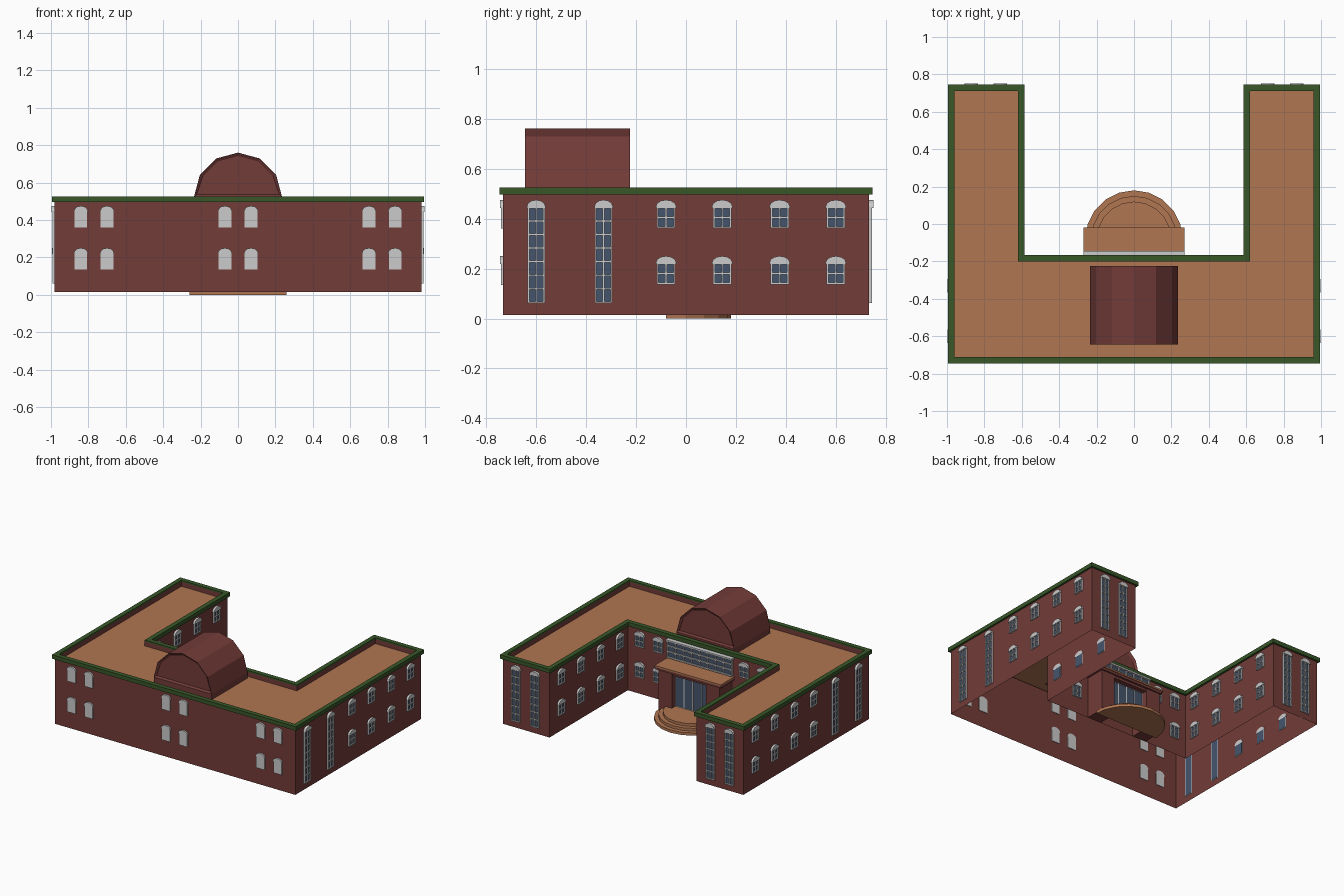
import bpy, bmesh
from math import pi, sin, cos, radians
from mathutils import Matrix, Vector

if "Cube" in bpy.data.objects:
    bpy.data.objects.remove(bpy.data.objects["Cube"])


def material(name, rgb):
    m = bpy.data.materials.new(name)
    m.diffuse_color = (*rgb, 1)
    m.use_nodes = True
    m.node_tree.nodes["Principled BSDF"].inputs["Base Color"].default_value = m.diffuse_color
    return m


BRICK = material("brick", (0.17, 0.045, 0.04))
ROOF = material("roof_tan", (0.44, 0.18, 0.085))
GREEN = material("trim_green", (0.04, 0.095, 0.022))
GLASS = material("glass_blue", (0.06, 0.09, 0.15))


def finish(bm, name, mat=None):
    bmesh.ops.recalc_face_normals(bm, faces=bm.faces[:])
    me = bpy.data.meshes.new(name)
    bm.to_mesh(me)
    bm.free()
    ob = bpy.data.objects.new(name, me)
    bpy.context.collection.objects.link(ob)
    if mat:
        me.materials.append(mat)
    return ob


def loft(bm, loops, close=False):
    """Quads between successive vertex loops."""
    rings = [[bm.verts.new(p) for p in l] for l in loops]
    pairs = list(zip(rings, rings[1:])) + ([(rings[-1], rings[0])] if close else [])
    for a, b in pairs:
        for i in range(len(a)):
            j = (i + 1) % len(a)
            bm.faces.new((a[i], a[j], b[j], b[i]))
    return rings


def prism(bm, lower, upper):
    r = loft(bm, [lower, upper])
    bm.faces.new(r[0])
    bm.faces.new(r[1])


def box(bm, x0, x1, y0, y1, z0, z1, M=Matrix()):
    c = [(x0, y0), (x1, y0), (x1, y1), (x0, y1)]
    prism(bm, [M @ Vector((x, y, z0)) for x, y in c], [M @ Vector((x, y, z1)) for x, y in c])


def outline(d, z):
    """U-shaped footprint, grown outward by d."""
    half = [(0.98 + d, -0.732 - d), (0.98 + d, 0.732 + d), (0.6 - d, 0.732 + d), (0.6 - d, -0.18 + d)]
    pts = half + [(-x, y) for x, y in reversed(half)]
    return [(x, y, z) for x, y in pts]


# Shell: open-bottomed brick walls, parapet lining, roof deck, green coping
bm = bmesh.new()
loft(bm, [outline(0, 0.015), outline(0, 0.5)])
finish(bm, "brick_walls", BRICK)
bm = bmesh.new()
loft(bm, [outline(-0.021, 0.48), outline(-0.021, 0.515)])
for f in bm.faces:
    f.material_index = 0
lining = finish(bm, "parapet_lining", BRICK)
lining.data.flip_normals()
bm = bmesh.new()
bm.faces.new([bm.verts.new(p) for p in outline(-0.02, 0.482)])
finish(bm, "roof_deck", ROOF)
bm = bmesh.new()
loft(bm, [outline(0.014, 0.496), outline(0.014, 0.525), outline(-0.02, 0.525), outline(-0.02, 0.496)], True)
finish(bm, "parapet_coping", GREEN)

# Barrel-vaulted roof block with recessed end panels
arc = [(0.235 * cos(radians(a)), 0.525 + 0.235 * sin(radians(a))) for a in range(0, 181, 30)]
bm = bmesh.new()
prism(bm, [(x, -0.645, z) for x, z in arc], [(x, -0.225, z) for x, z in arc])
bmesh.ops.recalc_face_normals(bm, faces=bm.faces[:])
for f in [f for f in bm.faces if len(f.verts) == len(arc)]:
    bmesh.ops.inset_region(bm, faces=[f], thickness=0.018, depth=-0.012)
finish(bm, "roof_vault", BRICK)
bm = bmesh.new()
box(bm, -0.235, 0.235, -0.645, -0.225, 0.48, 0.525)
finish(bm, "vault_base", BRICK)

# Windows: shared meshes filled by one helper (local -y is outward)
frames, glass, panels = bmesh.new(), bmesh.new(), bmesh.new()


def place(x, y, deg):
    return Matrix.Translation((x, y, 0)) @ Matrix.Rotation(radians(deg), 4, 'Z')


def hood(bm, M, top, w, out):
    pts = [(w * cos(pi * i / 6), top - 0.026 + 0.026 * sin(pi * i / 6)) for i in range(7)]
    pts = [(w, top - 0.032)] + pts + [(-w, top - 0.032)]
    prism(bm, [M @ Vector((u, -out, z)) for u, z in pts], [M @ Vector((u, 0.004, z)) for u, z in pts])


def grid(M, w, z0, z1, cols, rows, t=0.007, out=0.012):
    """Glass pane with a grid of bars over it."""
    box(glass, -w, w, -0.004, 0.004, z0, z1, M)
    for i in range(cols + 1):
        u = -w + 2 * w * i / cols
        box(frames, u - t / 2, u + t / 2, -out, 0.002, z0, z1, M)
    for i in range(rows + 1):
        z = z0 + (z1 - z0) * i / rows
        box(frames, -w - t / 2, w + t / 2, -out, 0.002, z - t / 2, z + t / 2, M)


def small(x, y, deg):
    for top in (0.25, 0.475):
        M = place(x, y, deg)
        grid(M, 0.033, top - 0.11, top - 0.03, 2, 2)
        hood(frames, M, top, 0.041, 0.015)


def tall(x, y, deg):
    M = place(x, y, deg)
    grid(M, 0.031, 0.065, 0.445, 2, 7)
    hood(frames, M, 0.475, 0.037, 0.018)


for s in (-1, 1):
    for y in (-0.08, 0.145, 0.375, 0.60):
        small(s * 0.98, y, s * 90)
        small(s * 0.6, y, -s * 90)
    for y in (-0.60, -0.33):
        tall(s * 0.98, y, s * 90)
    for x in (0.715, 0.87):
        tall(s * x, 0.732, 180)
    for x in (0.35, 0.50):
        small(s * x, -0.18, 180)
    # Front windows are plain blank panels
    for x in (0.07, 0.70, 0.84):
        for top in (0.25, 0.475):
            M = place(s * x, -0.732, 0)
            box(panels, -0.034, 0.034, -0.008, 0.004, top - 0.115, top - 0.03, M)
            hood(panels, M, top, 0.037, 0.012)

# Wide window above the entrance, and the recessed entrance doors
grid(place(0, -0.165, 180), 0.26, 0.36, 0.485, 8, 3, 0.009, 0.014)
box(frames, -0.27, 0.27, -0.18, -0.145, 0.478, 0.49)
grid(place(0, -0.085, 180), 0.14, 0.06, 0.30, 4, 1, 0.006, 0.008)
finish(frames, "window_frames")
finish(glass, "window_glass", GLASS)
finish(panels, "front_window_panels")

# Entrance porch: piers, lintel, canopy
bm = bmesh.new()
for s in (-1, 1):
    a, b = sorted((s * 0.14, s * 0.25))
    box(bm, a, b, -0.18, -0.035, 0.015, 0.32)
box(bm, -0.14, 0.14, -0.18, -0.04, 0.30, 0.32)
box(bm, -0.265, 0.265, -0.18, -0.025, 0.318, 0.338)
finish(bm, "porch_walls", BRICK)
bm = bmesh.new()
box(bm, -0.27, 0.27, -0.18, -0.02, 0.336, 0.348)
finish(bm, "porch_canopy_top", ROOF)

# Half-round entrance steps
bm = bmesh.new()
for i, r in enumerate((0.26, 0.23, 0.20)):
    pts = [(r * cos(radians(a)), -0.08 + r * sin(radians(a))) for a in range(0, 181, 20 if i < 0 else 18)]
    prism(bm, [(x, y, 0.02 * i) for x, y in pts], [(x, y, 0.02 * i + 0.02) for x, y in pts])
finish(bm, "entrance_steps", ROOF)
